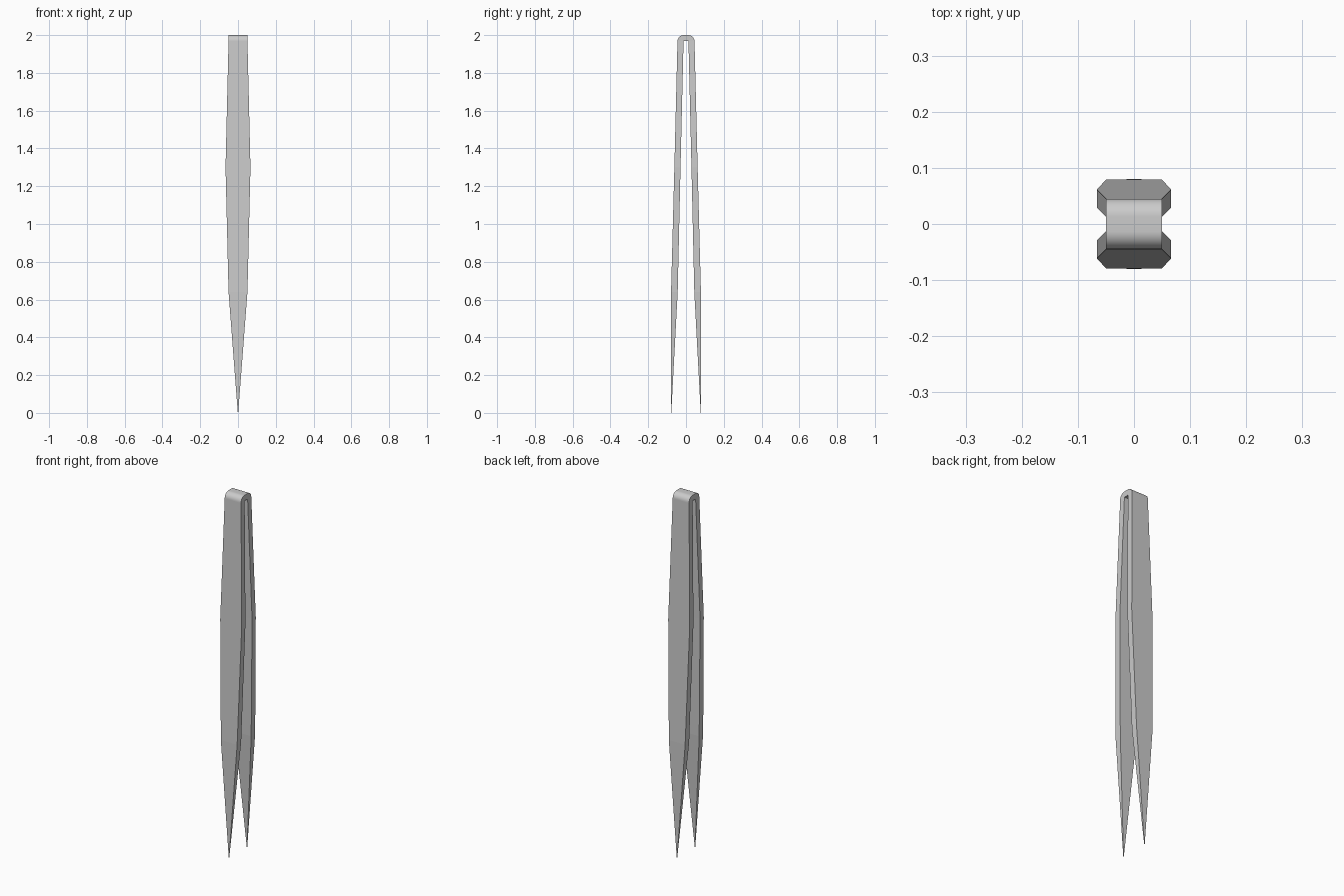
import bpy, bmesh, math

if "Cube" in bpy.data.objects:
    bpy.data.objects.remove(bpy.data.objects["Cube"])

# Stations of one arm, tip to shoulder: outer (y, z), inner (y, z), half width
half = [
    ((0.080, 0.0), (0.078, 0.0), 0.001),
    ((0.079, 0.64), (0.044, 0.64), 0.050),
    ((0.0615, 1.30), (0.029, 1.30), 0.066),
]

# Rounded outer corner of the bend around a tight inner fold
R, CY, CZ, STEPS = 0.032, 0.013, 1.968, 12
for i in range(STEPS + 1):
    a = math.pi / 2 * i / STEPS
    half.append(((CY + R * math.cos(a), CZ + R * math.sin(a)), (CY, CZ), 0.050))

# Mirror the stations to run up one arm, over the bend and down the other
mirrored = [((-o[0], o[1]), (-n[0], n[1]), w) for o, n, w in reversed(half)]
stations = half + mirrored

bm = bmesh.new()
rings = []
for (yo, zo), (yi, zi), w in stations:
    rings.append([bm.verts.new(p) for p in
                  ((-w, yo, zo), (w, yo, zo), (w, yi, zi), (-w, yi, zi))])
for a, b in zip(rings, rings[1:]):
    for k in range(4):
        j = (k + 1) % 4
        bm.faces.new((a[k], a[j], b[j], b[k]))

# Tiny tip caps
bm.faces.new(rings[0])
bm.faces.new(rings[-1])
bmesh.ops.remove_doubles(bm, verts=bm.verts, dist=0.0003)
bmesh.ops.recalc_face_normals(bm, faces=bm.faces)

mesh = bpy.data.meshes.new("tweezers")
bm.to_mesh(mesh)
bm.free()
tweezers = bpy.data.objects.new("tweezers", mesh)
bpy.context.collection.objects.link(tweezers)

# Smooth bend only, crisp arm edges
bpy.context.view_layer.objects.active = tweezers
tweezers.select_set(True)
bpy.ops.object.shade_smooth_by_angle(angle=math.radians(20))
for p in mesh.polygons:
    if p.center.z < CZ - 0.02:
        p.use_smooth = False
